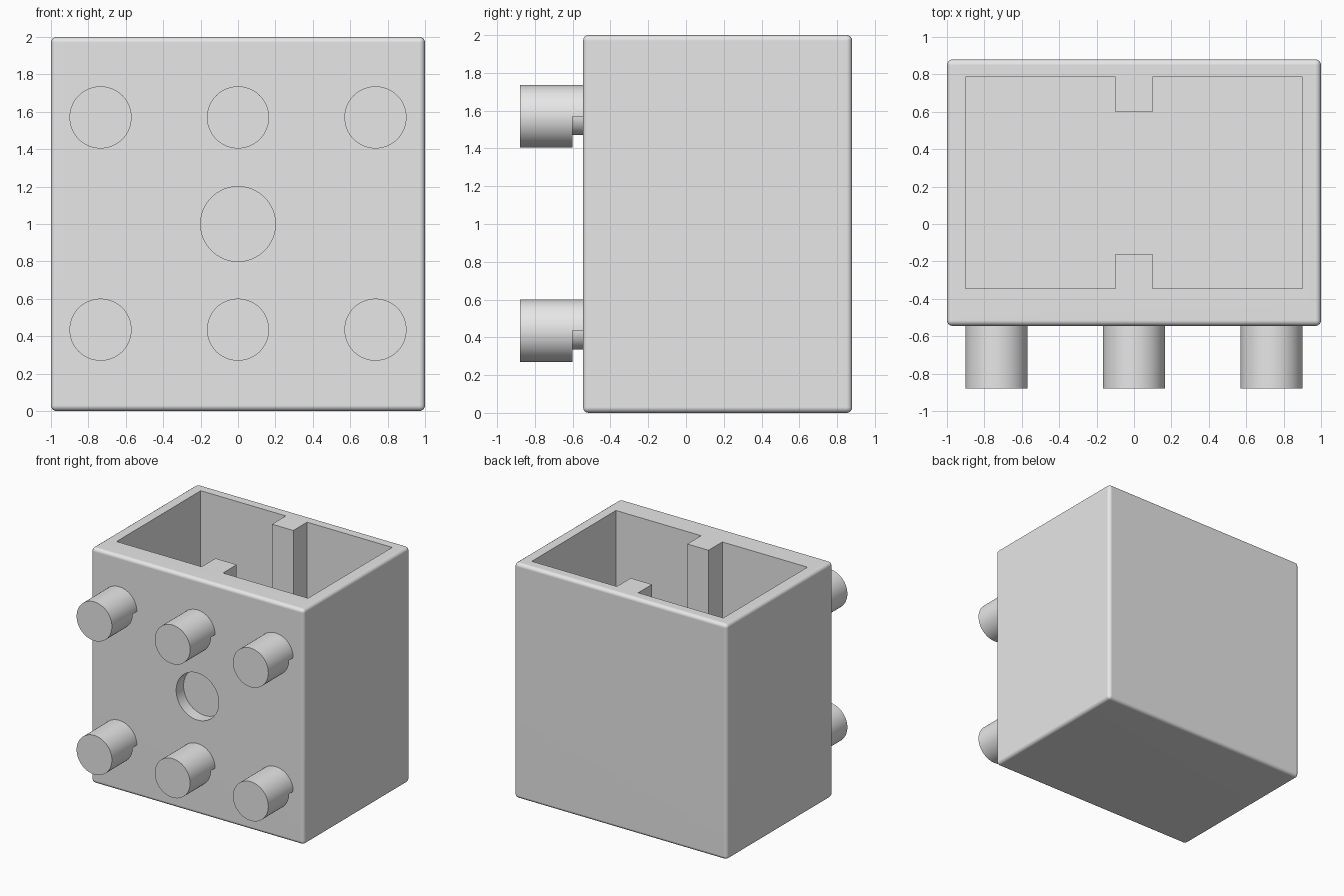
import bpy, bmesh, math
from mathutils import Vector

if "Cube" in bpy.data.objects:
    bpy.data.objects.remove(bpy.data.objects["Cube"])

grey = bpy.data.materials.new("light grey")
grey.diffuse_color = (0.8, 0.8, 0.8, 1)
grey.use_nodes = True
grey.node_tree.nodes["Principled BSDF"].inputs["Base Color"].default_value = grey.diffuse_color


def finish(name, bm):
    bmesh.ops.recalc_face_normals(bm, faces=bm.faces)
    mesh = bpy.data.meshes.new(name)
    bm.to_mesh(mesh)
    bm.free()
    mesh.materials.append(grey)
    ob = bpy.data.objects.new(name, mesh)
    bpy.context.collection.objects.link(ob)
    return ob


def prism(name, points, depth):
    """Closed outline of 3D points swept along the depth vector."""
    bm = bmesh.new()
    face = bm.faces.new([bm.verts.new(p) for p in points])
    swept = bmesh.ops.extrude_face_region(bm, geom=[face])["geom"]
    bmesh.ops.translate(bm, vec=Vector(depth),
                        verts=[v for v in swept if isinstance(v, bmesh.types.BMVert)])
    return finish(name, bm)


def arc(x, y, z, r, start, end, n):
    """Points on an arc facing the front."""
    return [(x + r * math.cos(a), y, z + r * math.sin(a))
            for a in (start + (end - start) * i / n for i in range(n + 1))]


def activate(ob):
    bpy.ops.object.select_all(action='DESELECT')
    ob.select_set(True)
    bpy.context.view_layer.objects.active = ob


def cut(ob, cutter):
    activate(ob)
    mod = ob.modifiers.new("cut", 'BOOLEAN')
    mod.operation, mod.solver, mod.object = 'DIFFERENCE', 'EXACT', cutter
    bpy.ops.object.modifier_apply(modifier=mod.name)
    bpy.data.objects.remove(cutter)


def smooth(ob):
    activate(ob)
    bpy.ops.object.shade_smooth_by_angle(angle=math.radians(32))
    ob.modifiers.new("flat_faces", 'WEIGHTED_NORMAL').keep_sharp = True


FRONT, BACK = -0.545, 0.88
TAU = 2 * math.pi

# Box with rounded outer edges
bm = bmesh.new()
bmesh.ops.create_cube(bm, size=1)
for v in bm.verts:
    v.co = (v.co.x * 2, v.co.y * (BACK - FRONT) + (BACK + FRONT) / 2, v.co.z * 2 + 1)
bmesh.ops.bevel(bm, geom=bm.edges[:], offset=0.03, segments=4, profile=0.5,
                affect='EDGES')
box = finish("box", bm)

# Open cavity, leaving a rib on the front and back walls
right = [(0.1, -0.16), (0.1, -0.345), (0.9, -0.345), (0.9, 0.785), (0.1, 0.785), (0.1, 0.6)]
outline = right + [(-x, y) for x, y in reversed(right)]
cut(box, prism("cavity_cutter", [(x, y, 0.1) for x, y in outline], (0, 0, 2)))

# Shallow round recess in the front
cut(box, prism("recess_cutter", arc(0, FRONT - 0.1, 1, 0.2, 0, TAU, 64)[:-1], (0, 0.2, 0)))
smooth(box)

# Six pegs, each notched underneath where it meets the box
for row, z in (("lower", 0.435), ("upper", 1.57)):
    for side, x in (("left", -0.735), ("middle", 0), ("right", 0.735)):
        peg = prism(f"{row}_{side}_peg", arc(x, -0.88, z, 0.166, 0, TAU, 64)[:-1],
                    (0, 0.88 + FRONT, 0))
        ring = (arc(x, -0.6, z, 0.25, math.pi, TAU, 32)
                + arc(x, -0.6, z, 0.1, TAU, math.pi, 32))
        cut(peg, prism("notch_cutter", ring, (0, 0.1, 0)))
        smooth(peg)
